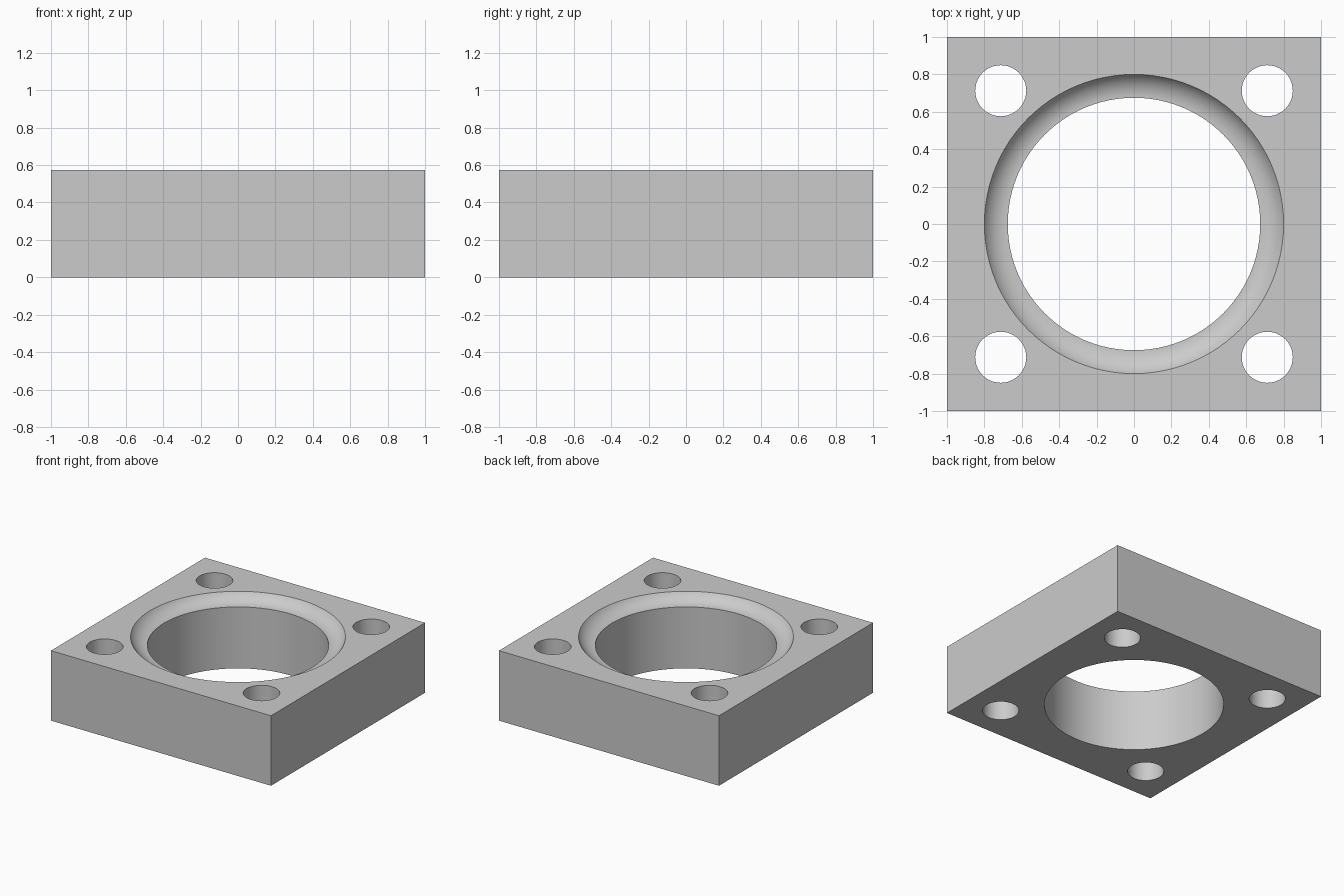
import bpy, bmesh, math

cube = bpy.data.objects.get("Cube")
if cube:
    bpy.data.objects.remove(cube, do_unlink=True)

HEIGHT = 0.575
BORE_R, SEAT_R, SEAT_DEPTH = 0.675, 0.8, 0.07
HOLE_R, HOLE_POS = 0.1365, 0.7125

grey = bpy.data.materials.new("light_grey")
grey.use_nodes = True
colour = (0.6, 0.6, 0.6, 1)
grey.diffuse_color = colour
grey.node_tree.nodes["Principled BSDF"].inputs["Base Color"].default_value = colour


def new_object(name, bm):
    bmesh.ops.recalc_face_normals(bm, faces=bm.faces)
    mesh = bpy.data.meshes.new(name)
    bm.to_mesh(mesh)
    bm.free()
    mesh.materials.append(grey)
    obj = bpy.data.objects.new(name, mesh)
    bpy.context.collection.objects.link(obj)
    return obj


def lathe(bm, profile, cx, cy, sides):
    """Closed solid of revolution about a vertical axis, from (radius, z) points."""
    rings = [[bm.verts.new((cx + r * math.cos(math.tau * i / sides),
                            cy + r * math.sin(math.tau * i / sides), z))
              for i in range(sides)] for r, z in profile]
    for low, high in zip(rings, rings[1:]):
        for i in range(sides):
            j = (i + 1) % sides
            bm.faces.new((low[i], low[j], high[j], high[i]))
    bm.faces.new(rings[0][::-1])
    bm.faces.new(rings[-1])


# Square block
bm = bmesh.new()
bmesh.ops.create_cube(bm, size=1)
for v in bm.verts:
    v.co = (v.co.x * 2, v.co.y * 2, (v.co.z + 0.5) * HEIGHT)
block = new_object("flange_block", bm)

# Central bore with a hollow rounded seat at its top
width = SEAT_R - BORE_R
sweep = 2 * math.atan2(SEAT_DEPTH, width)
arc_r = width / math.sin(sweep)
steps = 12
arc = [(BORE_R + arc_r * math.sin(sweep * i / steps),
        HEIGHT - SEAT_DEPTH + arc_r * (1 - math.cos(sweep * i / steps)))
       for i in range(steps + 1)]
bm = bmesh.new()
lathe(bm, [(BORE_R, -0.2)] + arc + [(SEAT_R, HEIGHT + 0.2)], 0, 0, 96)

# Four bolt holes
for sx in (-1, 1):
    for sy in (-1, 1):
        lathe(bm, [(HOLE_R, -0.2), (HOLE_R, HEIGHT + 0.2)],
              sx * HOLE_POS, sy * HOLE_POS, 48)
cutter = new_object("hole_cutter", bm)
cutter.hide_render = True

# Cut the openings, then drop the cutter
cut = block.modifiers.new("openings", "BOOLEAN")
cut.operation = "DIFFERENCE"
cut.solver = "EXACT"
cut.object = cutter
bpy.ops.object.select_all(action="DESELECT")
block.select_set(True)
bpy.context.view_layer.objects.active = block
bpy.ops.object.modifier_apply(modifier=cut.name)
bpy.data.objects.remove(cutter, do_unlink=True)
bpy.ops.object.shade_smooth_by_angle(angle=math.radians(30))
